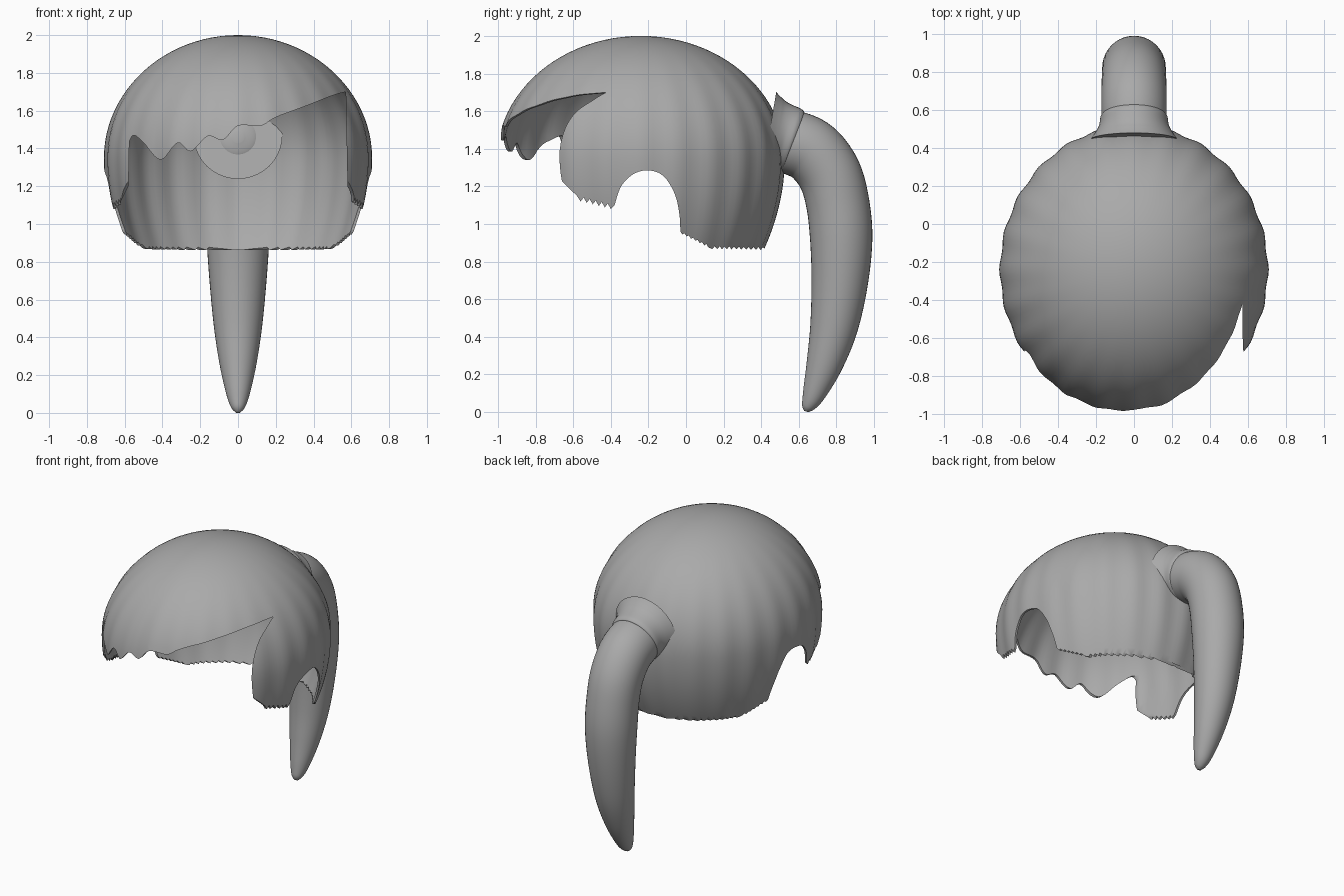
import bpy
import bmesh
from math import sin, cos, pi, sqrt
from mathutils import Vector

if "Cube" in bpy.data.objects:
    bpy.data.objects.remove(bpy.data.objects["Cube"])

GREY = (0.4, 0.4, 0.4, 1)
hair = bpy.data.materials.new("hair grey")
hair.use_nodes = True
hair.diffuse_color = GREY
bsdf = next(n for n in hair.node_tree.nodes if n.type == 'BSDF_PRINCIPLED')
bsdf.inputs["Base Color"].default_value = GREY


def make_object(name, bm):
    mesh = bpy.data.meshes.new(name)
    bm.to_mesh(mesh)
    bm.free()
    obj = bpy.data.objects.new(name, mesh)
    bpy.context.collection.objects.link(obj)
    return obj


def select(obj):
    bpy.ops.object.select_all(action='DESELECT')
    obj.select_set(True)
    bpy.context.view_layer.objects.active = obj


def smooth(points, steps=6):
    """Rounded path through the given 2D points."""
    p = [Vector(q) for q in points]
    p = [p[0]] + p + [p[-1]]
    out = []
    for a, b, c, d in zip(p, p[1:], p[2:], p[3:]):
        for i in range(steps):
            t = i / steps
            out.append(0.5 * (2 * b + (c - a) * t + (2 * a - 5 * b + 4 * c - d) * t * t
                              + (3 * b - a - 3 * c + d) * t ** 3))
    return [tuple(v) for v in out] + [tuple(points[-1])]


def jagged(a, b, teeth, depth):
    """Saw-tooth path for ragged hair ends."""
    a, b = Vector(a), Vector(b)
    n = teeth * 2
    return [tuple(a.lerp(b, i / n) + Vector((0, depth * (i % 2)))) for i in range(n + 1)]


def prism(name, outline, place, start, end):
    """Closed outline swept from start to end; place maps (u, v, depth) to 3D."""
    bm = bmesh.new()
    face = bm.faces.new([bm.verts.new(place(u, v, start)) for u, v in outline])
    move = Vector(place(0, 0, end)) - Vector(place(0, 0, start))
    swept = bmesh.ops.extrude_face_region(bm, geom=[face])
    bmesh.ops.translate(bm, vec=move,
                        verts=[g for g in swept["geom"] if isinstance(g, bmesh.types.BMVert)])
    bmesh.ops.recalc_face_normals(bm, faces=bm.faces)
    obj = make_object(name, bm)
    obj.hide_render = True
    return obj


# Hair cap: rounded dome tucking in at the nape, with faint vertical strands
SEGMENTS, MID, CENTRE_Y = 144, 1.35, -0.24
levels = []
for i in range(1, 25):
    a = pi / 2 * (1 - i / 24)
    levels.append((MID + 0.65 * sin(a), cos(a)))
for i in range(1, 13):
    drop = 0.53 * i / 12
    levels.append((MID - drop, 1 - 0.6 * drop ** 2))

bm = bmesh.new()
top = bm.verts.new((0, CENTRE_Y, 2))
rings = []
for z, scale in levels:
    ring = []
    for j in range(SEGMENTS):
        a = 2 * pi * j / SEGMENTS
        r = scale * (1 + 0.007 * scale ** 4 * cos(24 * a))
        ring.append(bm.verts.new((0.705 * r * cos(a), CENTRE_Y + 0.76 * r * sin(a), z)))
    rings.append(ring)
for j in range(SEGMENTS):
    k = (j + 1) % SEGMENTS
    bm.faces.new((top, rings[0][j], rings[0][k]))
    for up, low in zip(rings, rings[1:]):
        bm.faces.new((up[j], low[j], low[k], up[k]))
cap = make_object("hair_cap", bm)
shell = cap.modifiers.new("shell", 'SOLIDIFY')
shell.thickness = 0.014
shell.offset = -1

# Face opening under a wavy, swept fringe
fringe = smooth([(-0.575, 1.44), (-0.55, 1.47), (-0.5, 1.43), (-0.41, 1.34), (-0.32, 1.43),
                 (-0.25, 1.385), (-0.16, 1.465), (-0.08, 1.445), (0, 1.52), (0.12, 1.52),
                 (0.2, 1.565), (0.36, 1.625), (0.5, 1.68), (0.57, 1.7)])
opening = [(-0.62, 0.5), (-0.62, 1.12), (-0.58, 1.2)] + fringe + [(0.58, 1.2), (0.6, 1.1), (0.6, 0.5)]
face_cutter = prism("face_cutter", opening, lambda u, v, d: (u, d, v), -1.4, -0.25)

# Lower edge: side locks, ear arches and ragged nape
ear = smooth([(-0.38, 1.1), (-0.345, 1.2), (-0.28, 1.265), (-0.2, 1.285), (-0.12, 1.255),
              (-0.06, 1.16), (-0.035, 1.05), (-0.03, 0.96)])
under = [(-1.3, 0.5), (-1.3, 1.31), (-0.72, 1.31), (-0.7, 1.265), (-0.58, 1.15)]
under += jagged((-0.56, 1.12), (-0.4, 1.08), 5, 0.025) + ear
under += jagged((-0.02, 0.945), (0.12, 0.875), 6, 0.012)
under += jagged((0.14, 0.867), (0.5, 0.86), 14, 0.015) + [(0.8, 0.86), (0.8, 0.5)]
edge_cutter = prism("edge_cutter", under, lambda u, v, d: (d, u, v), -1.1, 1.1)

for cutter in (face_cutter, edge_cutter):
    cut = cap.modifiers.new("cut", 'BOOLEAN')
    cut.operation = 'DIFFERENCE'
    cut.solver = 'EXACT'
    cut.object = cutter
select(cap)
for name in [m.name for m in cap.modifiers]:
    bpy.ops.object.modifier_apply(modifier=name)
for cutter in (face_cutter, edge_cutter):
    bpy.data.objects.remove(cutter)


def tube(name, points):
    """Round tapering tube through (y, z, radius) points on the centre plane."""
    path = smooth([(y, z) for y, z, r in points], 8)
    radii = smooth([(i, r) for i, (y, z, r) in enumerate(points)], 8)
    bm = bmesh.new()
    rings = []
    for i, (y, z) in enumerate(path):
        before, after = path[max(i - 1, 0)], path[min(i + 1, len(path) - 1)]
        along = (Vector(after) - Vector(before)).normalized()
        r = radii[i][1]
        rings.append([bm.verts.new((r * cos(a), y - along.y * r * sin(a), z + along.x * r * sin(a)))
                      for a in (2 * pi * j / 40 for j in range(40))])
    for p, q in zip(rings, rings[1:]):
        for j in range(40):
            bm.faces.new((p[j], p[j - 1], q[j - 1], q[j]))
    bm.faces.new(rings[0])
    bm.faces.new(rings[-1])
    bmesh.ops.recalc_face_normals(bm, faces=bm.faces)
    return make_object(name, bm)


# Ponytail: flared root at the back of the cap, then a drooping tapered tail
root = tube("ponytail_root", [(0.44, 1.47, 0.235), (0.48, 1.463, 0.205), (0.52, 1.455, 0.184),
                              (0.56, 1.443, 0.177), (0.575, 1.438, 0.165)])
tail = tube("ponytail", [(0.42, 1.46, 0.03), (0.44, 1.457, 0.1), (0.49, 1.45, 0.15),
                         (0.56, 1.435, 0.17), (0.67, 1.385, 0.172), (0.76, 1.27, 0.17),
                         (0.805, 1.12, 0.168), (0.825, 0.93, 0.166), (0.818, 0.7, 0.151),
                         (0.788, 0.46, 0.128), (0.738, 0.26, 0.098), (0.682, 0.1, 0.062),
                         (0.65, 0.03, 0.036), (0.64, 0.003, 0.012)])

for obj in (cap, root, tail):
    obj.data.materials.clear()
    obj.data.materials.append(hair)
    select(obj)
    bpy.ops.object.shade_smooth_by_angle(angle=pi / 4)
